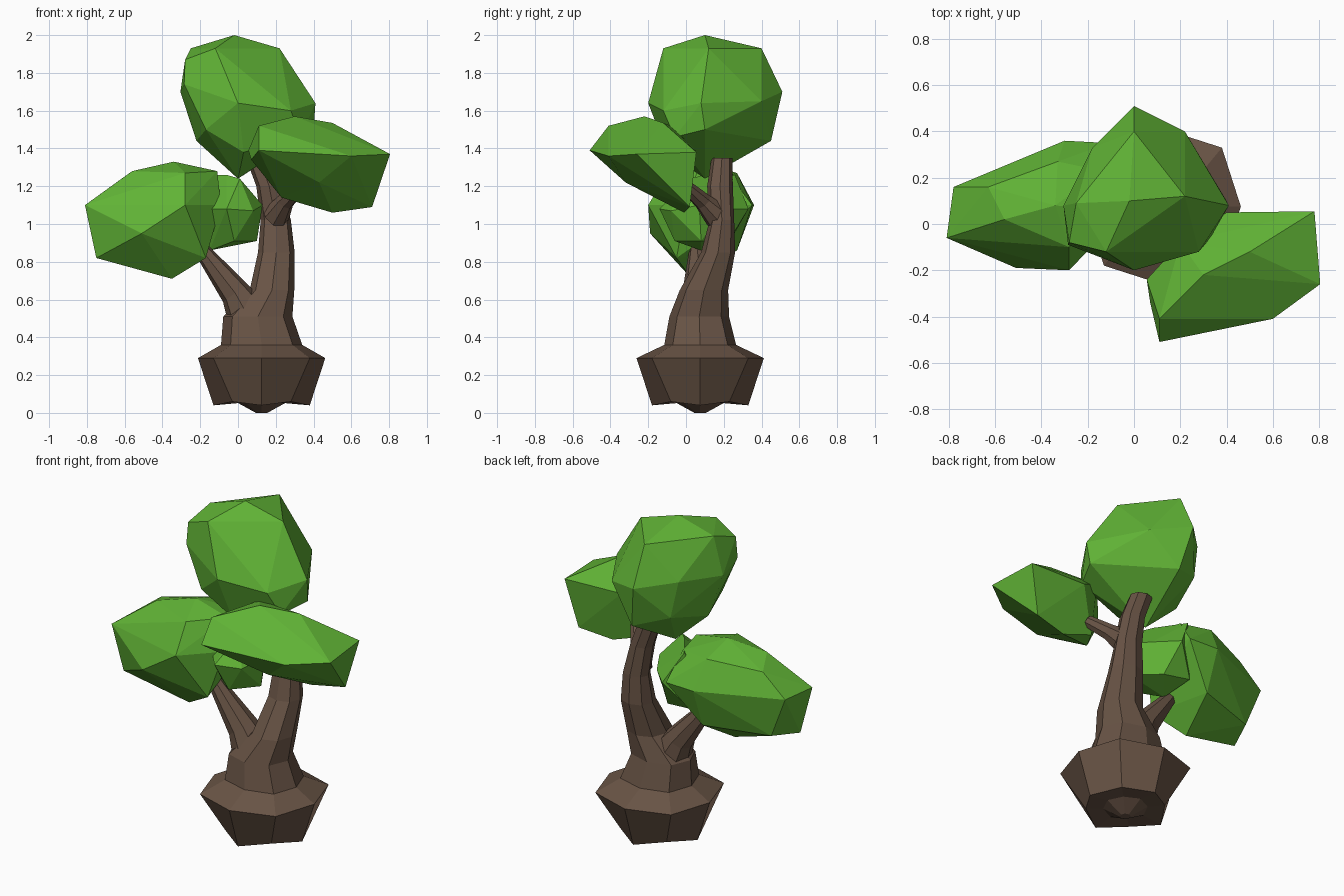
import bpy, bmesh, math
from mathutils import Vector


def material(name, rgb):
    m = bpy.data.materials.new(name)
    m.diffuse_color = (*rgb, 1)
    return m


BARK = material("brown_bark", (0.140, 0.088, 0.060))
LEAF = material("leaf_green", (0.118, 0.45, 0.036))


def finish(bm, name, mat):
    bmesh.ops.recalc_face_normals(bm, faces=bm.faces[:])
    me = bpy.data.meshes.new(name)
    bm.to_mesh(me)
    bm.free()
    me.materials.append(mat)
    ob = bpy.data.objects.new(name, me)
    bpy.context.collection.objects.link(ob)
    return ob


def tube(name, sections, axis=(0, 0, 1), sides=8):
    """Loft octagons (x, y, z, rx, ry[, corner scale, corner lift]) facing along one axis."""
    q = Vector((0, 0, 1)).rotation_difference(Vector(axis))
    bm = bmesh.new()
    rings = []
    for x, y, z, rx, ry, *corner in sections:
        scale, lift = corner or (1.04, 0)
        ring = []
        for i in range(sides):
            a = 2 * math.pi * i / sides
            s, dz = (scale, lift) if i % 2 else (1, 0)
            offset = Vector((s * rx * math.cos(a), s * ry * math.sin(a), dz))
            ring.append(bm.verts.new(Vector((x, y, z)) + q @ offset))
        rings.append(ring)
    for lo, hi in zip(rings, rings[1:]):
        for i in range(sides):
            j = (i + 1) % sides
            bm.faces.new((lo[i], lo[j], hi[j], hi[i]))
    bm.faces.new(rings[0][::-1])
    bm.faces.new(rings[-1])
    return finish(bm, name, BARK)


def foliage(name, points):
    """Faceted leaf clump: the hull round a few outline points."""
    bm = bmesh.new()
    for p in points:
        bm.verts.new(p)
    bmesh.ops.convex_hull(bm, input=bm.verts[:])
    bmesh.ops.delete(bm, geom=[v for v in bm.verts if not v.link_faces], context='VERTS')
    bmesh.ops.dissolve_limit(bm, angle_limit=math.radians(6), verts=bm.verts[:], edges=bm.edges[:])
    return finish(bm, name, LEAF)


# Trunk with its bulbous foot
tube("trunk", [
    (.125, .075, 0, .03, .03), (.125, .075, .055, .13, .13, .95, 0), (.125, .075, .04, .255, .255, .86, .02),
    (.125, .075, .29, .337, .337, 1.07, 0), (.125, .075, .36, .215, .19, 1.08, 0),
    (.105, .07, .51, .183, .158), (.18, .095, .65, .118, .128), (.203, .17, .85, .097, .09),
    (.2, .19, 1.02, .08, .065), (.165, .18, 1.2, .068, .068), (.11, .19, 1.35, .068, .055)])

# Branches
tube("left_branch", [(.06, .07, .5, .125, .125), (-.015, .07, .635, .08, .09),
                     (-.19, .06, .86, .042, .044), (-.225, .055, .91, .036, .036)], (-.6, 0, .8))
tube("right_branch", [(.2, .17, 1.04, .075, .075), (.25, .09, 1.12, .048, .048),
                      (.33, 0, 1.2, .035, .035)], (.5, -.6, .6))

# Foliage clumps
foliage("top_foliage", [
    (-.02, .1, 2.0), (-.25, .09, 1.93), (-.28, -.08, 1.87), (.22, .12, 1.93), (-.12, -.12, 1.93),
    (0, .4, 1.93), (-.305, .08, 1.7), (.41, .08, 1.64), (0, -.2, 1.64), (0, .51, 1.7),
    (.28, -.12, 1.6), (.22, .4, 1.65), (-.18, .33, 1.72), (0, .1, 1.24), (-.22, .1, 1.44),
    (.4, .1, 1.5), (.03, -.1, 1.38), (.05, .45, 1.44), (-.285, -.09, 1.74), (-.17, -.11, 1.5),
    (.33, -.06, 1.46), (-.14, .35, 1.5)])
foliage("left_foliage", [
    (-.81, -.06, 1.1), (-.78, .16, 1.1), (-.75, -.03, .82), (-.51, -.19, .95), (-.28, -.2, 1.1),
    (-.56, .02, 1.28), (-.34, .08, 1.33), (-.11, .06, 1.28), (-.28, -.1, 1.27), (-.09, 0, 1.1),
    (-.17, -.05, .82), (-.35, .03, .71), (-.3, .36, 1.1), (-.11, .35, 1.1), (-.3, .27, .86),
    (-.14, .23, 1.26), (-.33, .27, 1.27), (-.68, .15, .85), (-.63, .16, 1.23)])
foliage("right_foliage", [
    (.11, -.51, 1.39), (.055, -.24, 1.39), (.07, -.34, 1.34), (.11, -.41, 1.52), (.3, -.22, 1.57),
    (.5, -.12, 1.535), (.2, -.08, 1.52), (.805, -.26, 1.37), (.78, .055, 1.38), (.4, .05, 1.39),
    (.6, -.41, 1.36), (.71, .02, 1.09), (.76, -.1, 1.24), (.5, -.01, 1.06), (.23, -.13, 1.14),
    (.43, -.32, 1.22), (.3, -.01, 1.13)])
foliage("inner_foliage", [
    (-.06, .1, 1.26), (.01, .02, 1.24), (-.17, .26, 1.26), (.13, .07, 1.1), (.08, -.08, 1.07),
    (-.06, -.14, 1.08), (.05, .21, 1.08), (-.07, .33, 1.08), (-.26, .1, 1.08), (.1, .08, .91),
    (-.02, -.06, .91), (-.03, .22, .9), (-.15, .08, .86), (-.2, .24, .92)])
